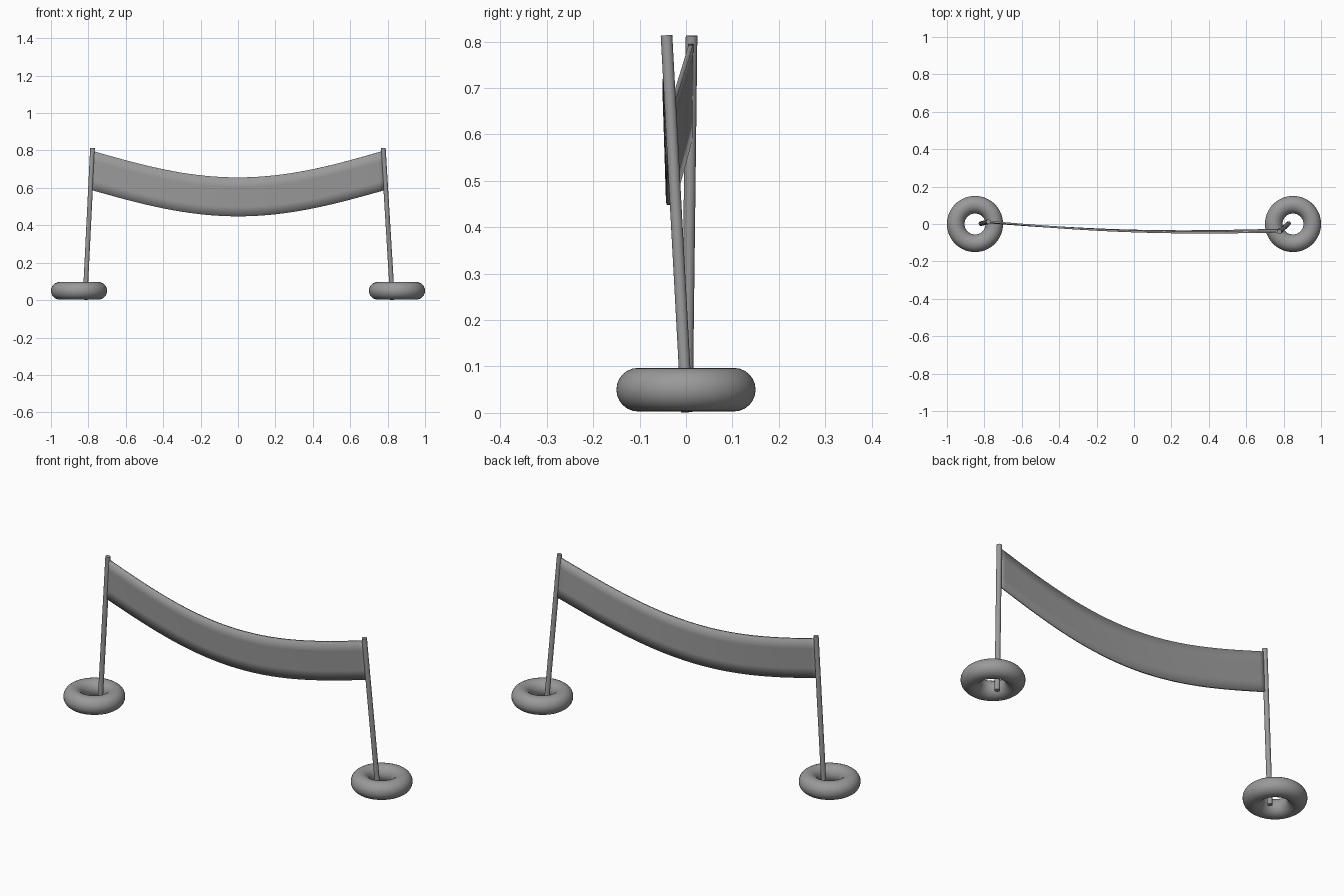
import bpy, math
from mathutils import Vector

cube = bpy.data.objects.get("Cube")
if cube:
    bpy.data.objects.remove(cube, do_unlink=True)

GREY = (0.32, 0.32, 0.32, 1)
grey = bpy.data.materials.new("mid grey")
grey.use_nodes = True
grey.diffuse_color = GREY
grey.node_tree.nodes["Principled BSDF"].inputs["Base Color"].default_value = GREY


def finish(name):
    ob = bpy.context.object
    ob.name = name
    ob.data.materials.append(grey)
    bpy.ops.object.shade_smooth_by_angle(angle=math.radians(40))
    return ob


# Leaning poles, given as bottom and top points of each axis
poles = {
    "right": (Vector((-0.818, 0.002, 0.002)), Vector((-0.778, 0.012, 0.813))),
    "left": (Vector((0.826, 0.002, 0.002)), Vector((0.777, -0.042, 0.813))),
}
for side, (bottom, top) in poles.items():
    axis = top - bottom
    bpy.ops.mesh.primitive_cylinder_add(
        vertices=24, radius=0.0125, depth=axis.length, location=(bottom + top) / 2,
        rotation=axis.to_track_quat('Z', 'Y').to_euler())
    finish(side + "_pole")

    # Ring-shaped float around the foot of the pole
    bpy.ops.mesh.primitive_torus_add(
        major_segments=64, minor_segments=24, major_radius=0.103, minor_radius=0.047,
        location=(math.copysign(0.85, bottom.x), 0, 0.05))
    finish(side + "_float_ring")


# Hanging banner: straight line between the poles plus a sag and a forward bow
def on_pole(side, z):
    bottom, top = poles[side]
    return bottom.lerp(top, (z - bottom.z) / (top.z - bottom.z))


COLS, ROWS = 48, 4
verts, faces = [], []
for r in range(ROWS + 1):
    z = 0.59 + 0.208 * r / ROWS
    a, b = on_pole("right", z), on_pole("left", z)
    for c in range(COLS + 1):
        t = c / COLS
        hang = math.sin(math.pi * t)
        verts.append(a.lerp(b, t) + hang * Vector((0, -0.025, -0.142)))
for r in range(ROWS):
    for c in range(COLS):
        i = r * (COLS + 1) + c
        faces.append((i, i + 1, i + COLS + 2, i + COLS + 1))
mesh = bpy.data.meshes.new("banner")
mesh.from_pydata(verts, [], faces)
banner = bpy.data.objects.new("banner", mesh)
bpy.context.collection.objects.link(banner)
bpy.ops.object.select_all(action='DESELECT')
banner.select_set(True)
bpy.context.view_layer.objects.active = banner
finish("banner")
solid = banner.modifiers.new("thickness", 'SOLIDIFY')
solid.thickness = 0.01
solid.offset = 0
